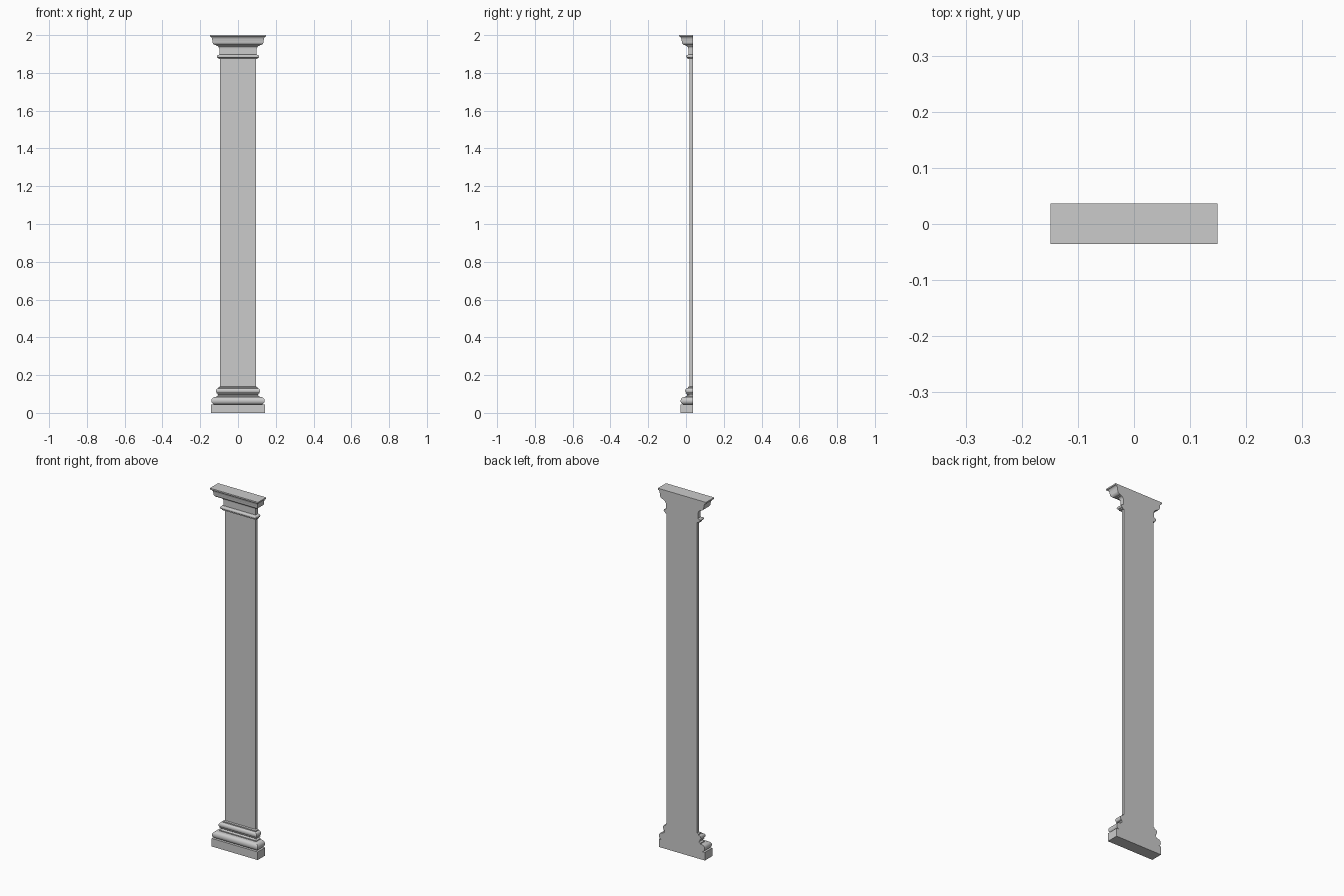
import bpy, bmesh, math

if "Cube" in bpy.data.objects:
    bpy.data.objects.remove(bpy.data.objects["Cube"])

HALF, FRONT, BACK = 0.094, 0.0185, 0.0365   # shaft half width, shaft front, flat back


def arc(cd, cz, rd, rz, a0, a1, n=8):
    """Elliptical run of (overhang, height) profile points, angles in degrees."""
    return [(cd + rd * math.cos(math.radians(a0 + (a1 - a0) * i / n)),
             cz + rz * math.sin(math.radians(a0 + (a1 - a0) * i / n))) for i in range(n + 1)]


def moulding(name, profile):
    """Run a profile round the front and two sides, mitred, with a flat back."""
    bm = bmesh.new()
    rings = []
    for d, z in profile:
        w, f = HALF + d, FRONT - d
        rings.append([bm.verts.new(p) for p in
                      ((-w, BACK, z), (-w, f, z), (w, f, z), (w, BACK, z))])
    for lo, hi in zip(rings, rings[1:]):
        for i in range(4):
            j = (i + 1) % 4
            bm.faces.new((lo[i], lo[j], hi[j], hi[i]))
    bm.faces.new(rings[0][::-1])
    bm.faces.new(rings[-1])
    bmesh.ops.recalc_face_normals(bm, faces=bm.faces)
    mesh = bpy.data.meshes.new(name)
    bm.to_mesh(mesh)
    bm.free()
    ob = bpy.data.objects.new(name, mesh)
    bpy.context.collection.objects.link(ob)
    bpy.ops.object.select_all(action='DESELECT')
    ob.select_set(True)
    bpy.context.view_layer.objects.active = ob
    bpy.ops.object.shade_smooth_by_angle(angle=math.radians(30))
    return ob


# Square block at the foot
moulding("plinth", [(0.048, 0.0), (0.048, 0.045)])

# Lower torus, scotia, upper torus and fillet
moulding("base_moulding",
         [(0.034, 0.045)] + arc(0.030, 0.064, 0.017, 0.019, -75, 80)
         + [(0.020, 0.084), (0.020, 0.089)]
         + arc(0.020, 0.095, 0.008, 0.006, 270, 90)
         + [(0.020, 0.103)] + arc(0.013, 0.117, 0.010, 0.013, -80, 80)
         + [(0.008, 0.131), (0.008, 0.137), (0.0, 0.140)])

# Plain flat shaft
moulding("shaft", [(0.0, 0.14), (0.0, 1.873)])

# Astragal ring and necking
moulding("astragal",
         [(0.0, 1.873), (0.010, 1.873), (0.010, 1.879)]
         + arc(0.010, 1.887, 0.008, 0.008, -80, 90)
         + [(0.005, 1.897)])
moulding("necking", [(0.005, 1.897), (0.005, 1.932)])

# Capital: cove, ovolo, then flaring cornice and top slab
moulding("capital",
         [(0.005, 1.932)] + arc(0.020, 1.930, 0.013, 0.013, 180, 90)
         + [(0.022, 1.947)] + arc(0.022, 1.964, 0.019, 0.017, -80, 10)
         + [(0.042, 1.971)]
         + arc(0.053, 1.970, 0.011, 0.022, 178, 100)
         + [(0.0545, 1.992), (0.0545, 2.0)])
